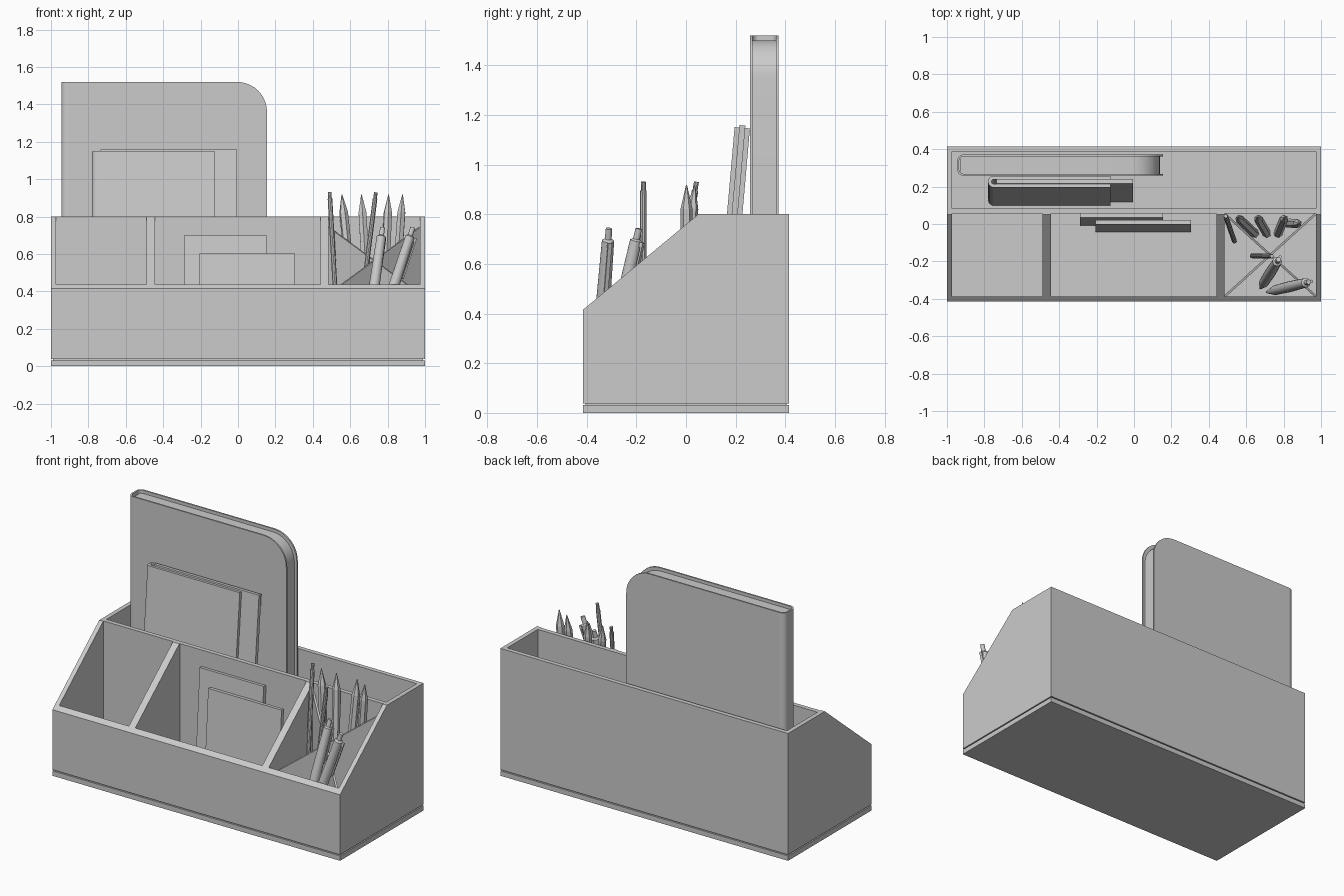
import bpy, bmesh, math
from mathutils import Vector, Matrix

if "Cube" in bpy.data.objects:
    bpy.data.objects.remove(bpy.data.objects["Cube"])


def finish(name, bm, matrix=None, smooth=False):
    if matrix:
        bm.transform(matrix)
    bmesh.ops.recalc_face_normals(bm, faces=bm.faces[:])
    mesh = bpy.data.meshes.new(name)
    bm.to_mesh(mesh)
    bm.free()
    ob = bpy.data.objects.new(name, mesh)
    bpy.context.collection.objects.link(ob)
    if smooth:
        bpy.ops.object.select_all(action='DESELECT')
        ob.select_set(True)
        bpy.context.view_layer.objects.active = ob
        bpy.ops.object.shade_smooth_by_angle(angle=math.radians(30))
    return ob


def prism(name, pts, axis, lo, hi, matrix=None, smooth=False):
    """Extrude a 2D outline along an axis; outline is (y,z), (x,z) or (x,y)."""
    place = {'x': lambda u, v, w: (w, u, v),
             'y': lambda u, v, w: (u, w, v),
             'z': lambda u, v, w: (u, v, w)}[axis]
    bm = bmesh.new()
    a = [bm.verts.new(place(u, v, lo)) for u, v in pts]
    b = [bm.verts.new(place(u, v, hi)) for u, v in pts]
    n = len(pts)
    bm.faces.new(a)
    bm.faces.new(b[::-1])
    for i in range(n):
        j = (i + 1) % n
        bm.faces.new((a[i], a[j], b[j], b[i]))
    return finish(name, bm, matrix, smooth)


def box(name, x0, x1, y0, y1, z0, z1, matrix=None):
    return prism(name, [(x0, y0), (x1, y0), (x1, y1), (x0, y1)], 'z', z0, z1, matrix)


def lathe(name, start, end, rings, n=6, smooth=False, clip=None):
    """Rings of (distance fraction, radius) along the line start-end."""
    start, end = Vector(start), Vector(end)
    d = end - start
    m = Matrix.Translation(start) @ d.to_track_quat('Z', 'Y').to_matrix().to_4x4()
    bm = bmesh.new()
    loops = [[bm.verts.new((r * math.cos(math.tau * i / n), r * math.sin(math.tau * i / n),
                            t * d.length)) for i in range(n)] for t, r in rings]
    bm.faces.new(loops[0])
    bm.faces.new(loops[-1])
    for p, q in zip(loops, loops[1:]):
        for i in range(n):
            j = (i + 1) % n
            bm.faces.new((p[i], p[j], q[j], q[i]))
    finish(name, bm, m, smooth)
    if clip:
        r, t0, t1 = clip
        L = d.length
        box(name + "_clip", -0.008, 0.008, -r - 0.012, -r - 0.004, t0 * L, t1 * L, m)
        box(name + "_clip_root", -0.008, 0.008, -r - 0.006, 0, (t1 - 0.03) * L, t1 * L, m)


def sheet(x0, x1, z0, z1, r):
    """Outline with both right-hand corners rounded."""
    pts = [(x0, z1), (x0, z0)]
    for cz, start in ((z0 + r, -90), (z1 - r, 0)):
        for i in range(11):
            a = math.radians(start + 9 * i)
            pts.append((x1 - r + r * math.cos(a), cz + r * math.sin(a)))
    return pts


def book(name, x0, x1, yc, half, t, z0, z1, r, pages, bend, matrix=None):
    """Two cover boards joined by a rounded spine, around a page block."""
    px0, px1, pz1, pr = pages
    xs = x0 + bend
    for label, lo in (("front", yc - half), ("back", yc + half - t)):
        outline = sheet(xs, x1, z0, z1, r) if r else [(xs, z0), (x1, z0), (x1, z1), (xs, z1)]
        prism(f"{name}_{label}_cover", outline, 'y', lo, lo + t, matrix, True)
    arc = [math.radians(90 + 9 * i) for i in range(11)]
    arc2 = [a + math.pi / 2 for a in arc]

    def side(rad):
        return ([(xs + rad * math.cos(a), yc + half - bend + rad * math.sin(a)) for a in arc] +
                [(xs + rad * math.cos(a), yc - half + bend + rad * math.sin(a)) for a in arc2])
    prism(name + "_spine", side(bend) + side(bend - t)[::-1], 'z', z0, z1, matrix, True)
    outline = sheet(px0, px1, z0 + 0.01, pz1, pr) if pr else [
        (px0, z0), (px1, z0), (px1, pz1), (px0, pz1)]
    prism(name + "_pages", outline, 'y', yc - half + t, yc + half - t, matrix, True)


def slope(y, drop=0.0):
    return 0.415 + (y + 0.415) * 0.385 / 0.465 - drop


# organizer shell: base plate, shadow gap, floor, walls
Y, W, Z = 0.415, 0.028, 0.038
box("base_plate", -1, 1, -Y, Y, 0, 0.031)
box("floor", -0.99, 0.99, -Y + 0.01, Y - 0.01, 0.031, 0.045)
side_outline = [(-Y, Z), (Y, Z), (Y, 0.8), (0.05, 0.8), (-Y, 0.415)]
prism("left_wall", side_outline, 'x', -1, -1 + W)
prism("right_wall", side_outline, 'x', 1 - W, 1)
prism("front_wall", [(-Y, Z), (-Y + W, Z), (-Y + W, slope(-Y + W)), (-Y, 0.415)],
      'x', -1 + W, 1 - W)
box("back_wall", -1 + W, 1 - W, Y - W, Y, Z, 0.8)
box("middle_wall", -1 + W, 1 - W, 0.055, 0.083, Z, 0.8)

# front compartment dividers
yf = -Y + W
for name, x in (("left_divider", -0.488), ("right_divider", 0.44)):
    prism(name, [(yf, Z), (0.055, Z), (0.055, 0.8), (0.05, 0.8), (yf, slope(yf))], 'x', x, x + 0.045)

# crossed panels in the pen compartment
for name, xa, xb in (("cross_panel_a", 0.485, 0.972), ("cross_panel_b", 0.972, 0.485)):
    d = Vector((xb - xa, 0.055 - yf, 0))
    m = Matrix.Translation((xa, yf, 0)) @ Matrix.Rotation(math.atan2(d.y, d.x), 4, 'Z')
    prism(name, [(0, Z), (d.length, Z), (d.length, slope(0.055, 0.06)), (0, slope(yf, 0.05))],
          'y', -0.006, 0.006, m)

# large notebook in the back slot
book("large_notebook", -0.945, 0.155, 0.315, 0.057, 0.01, 0.045, 1.52, 0.16,
     (-0.93, 0.138, 1.5, 0.15), 0.035)

# leaning folder with a booklet sticking out
lean = Matrix.Translation((0, 0.13, 0.045)) @ Matrix.Rotation(math.radians(-5), 4, 'X')
book("folder", -0.78, -0.125, 0, 0.031, 0.019, 0, 1.107, 0,
     (-0.735, -0.005, 1.117, 0), 0.03, lean)

# two note pads leaning in the centre compartment
for name, x0, x1, y, h in (("rear_note_pad", -0.29, 0.155, -0.012, 0.655),
                           ("front_note_pad", -0.205, 0.305, -0.042, 0.56)):
    m = Matrix.Translation((0, y, 0.045)) @ Matrix.Rotation(math.radians(-4), 4, 'X')
    box(name, x0, x1, 0, 0.024, 0, h, m)

# sharpened pencils
for i, (a, b) in enumerate((((0.645, -0.05), (0.555, 0.035)), ((0.71, -0.05), (0.66, 0.035)),
                            ((0.77, -0.05), (0.805, 0.035)), ((0.82, 0.005), (0.88, 0.002)))):
    lathe(f"pencil_{i + 1}", (*a, 0.045), (*b, 0.918),
          [(0, 0.024), (0.89, 0.024), (0.975, 0.007), (1, 0.002)])

# slim sticks
for i, (a, b) in enumerate((((0.54, -0.1), (0.49, 0.042)), ((0.625, -0.17), (0.737, -0.172)))):
    lathe(f"slim_pen_{i + 1}", (*a, 0.045), (*b, 0.93),
          [(0, 0.003), (0.06, 0.013), (0.96, 0.013), (0.96, 0.01), (1, 0.01)], 10, True)

# click pens with clip and button
for i, (a, b) in enumerate((((0.675, -0.345), (0.773, -0.19)), ((0.71, -0.365), (0.935, -0.31)))):
    lathe(f"click_pen_{i + 1}", (*a, 0.05), (*b, 0.742),
          [(0, 0.004), (0.03, 0.008), (0.2, 0.026), (0.55, 0.029), (0.93, 0.025),
           (0.94, 0.014), (1, 0.013)], 16, True, (0.026, 0.62, 0.93))
